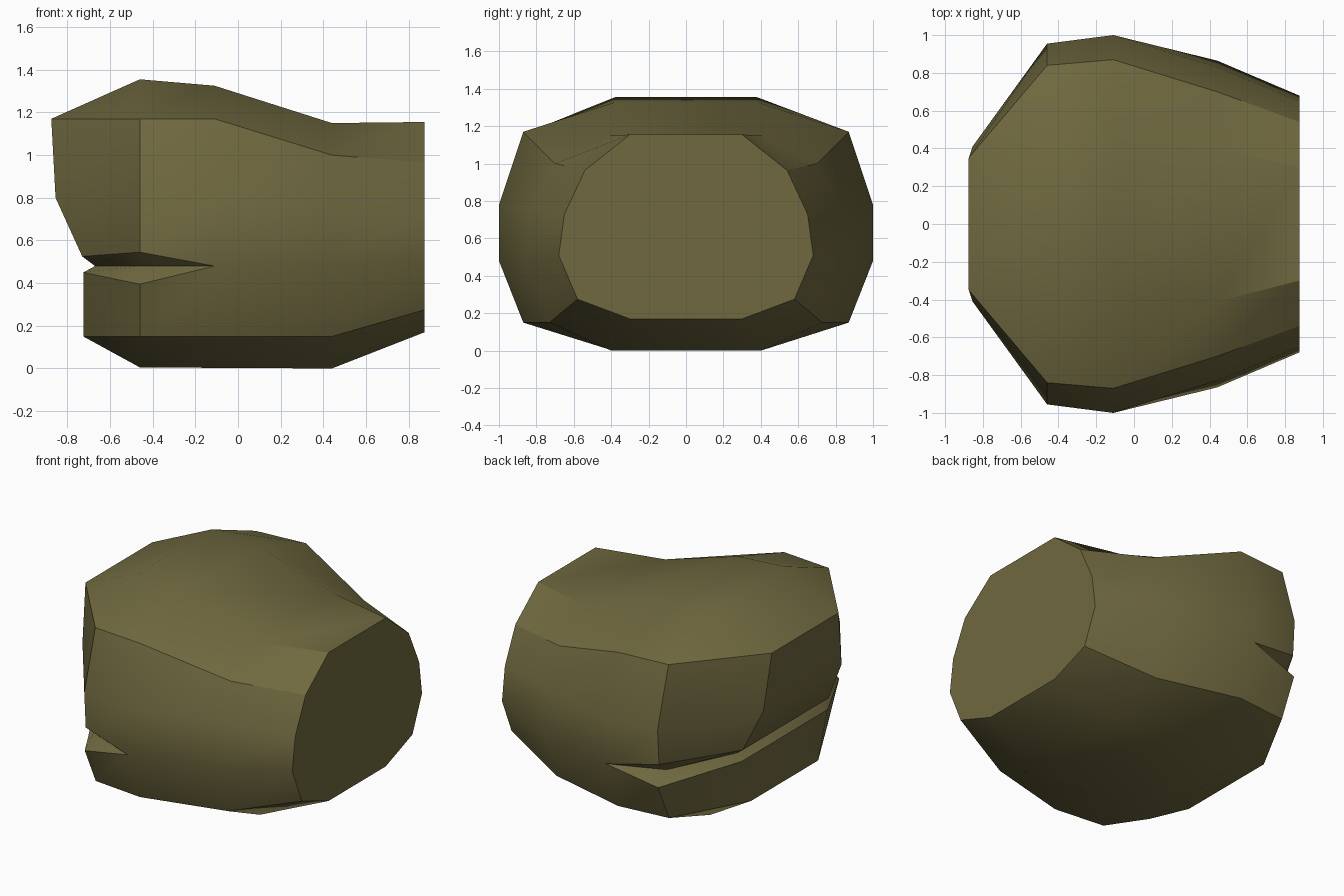
import bpy, bmesh, math

if "Cube" in bpy.data.objects:
    bpy.data.objects.remove(bpy.data.objects["Cube"])

# Half cross-sections (x, y, z) from top to bottom:
# crown, shoulder, cheek, upper lip, mouth groove, lower lip, jaw, belly
def section(x, pts):
    return [(x, y, z) for y, z in pts]

snout = [(-0.875, 0.35, 1.17), (-0.875, 0.35, 1.17), (-0.855, 0.41, 0.80),
         (-0.73, 0.45, 0.525), (-0.67, 0.42, 0.48), (-0.725, 0.45, 0.45),
         (-0.725, 0.35, 0.15), (-0.725, 0.35, 0.15)]
cheek = section(-0.46, [(0.38, 1.355), (0.84, 1.17), (0.955, 0.78), (0.94, 0.545),
                        (0.86, 0.48), (0.95, 0.395), (0.835, 0.15), (0.40, 0.005)])

# Behind the mouth corner the three mouth points close into one
def closed(x, pts):
    return section(x, pts[:3] + [pts[3]] * 3 + pts[4:])

middle = closed(-0.11, [(0.39, 1.325), (0.87, 1.17), (1.0, 0.78), (1.0, 0.48), (0.87, 0.15), (0.40, 0.003)])
nape = closed(0.44, [(0.41, 1.15), (0.70, 1.0), (0.83, 0.77), (0.865, 0.48), (0.73, 0.15), (0.40, 0.0)])
neck = closed(0.875, [(0.30, 1.155), (0.54, 0.965), (0.65, 0.73), (0.68, 0.51), (0.58, 0.275), (0.30, 0.17)])

bm = bmesh.new()
verts = {}

def vert(co):
    if co not in verts:
        verts[co] = bm.verts.new(co)
    return verts[co]

def face(points):
    vs = list(dict.fromkeys(vert(p) for p in points))
    if len(vs) > 2:
        bm.faces.new(vs)

def mirrored(half):
    return [(x, -y, z) for x, y, z in reversed(half)]

# Skin between neighbouring full rings
rings = [h + mirrored(h) for h in (snout, cheek, middle, nape, neck)]
for a, b in zip(rings, rings[1:]):
    for i in range(16):
        j = (i + 1) % 16
        face([a[i], a[j], b[j], b[i]])

# Snout front in bands, flat neck cut at the back
for i in range(7):
    face([snout[i], snout[i + 1], rings[0][14 - i], rings[0][15 - i]])
face(rings[-1])
bmesh.ops.recalc_face_normals(bm, faces=bm.faces)

mesh = bpy.data.meshes.new("head")
bm.to_mesh(mesh)
bm.free()
head = bpy.data.objects.new("head", mesh)
bpy.context.collection.objects.link(head)

skin = bpy.data.materials.new("olive skin")
skin.diffuse_color = (0.16, 0.14, 0.05, 1)
skin.use_nodes = True
skin.node_tree.nodes["Principled BSDF"].inputs["Base Color"].default_value = skin.diffuse_color
mesh.materials.append(skin)

# Soft shading over gentle bends, crisp edges elsewhere
bpy.context.view_layer.objects.active = head
head.select_set(True)
bpy.ops.object.shade_smooth_by_angle(angle=math.radians(30))
